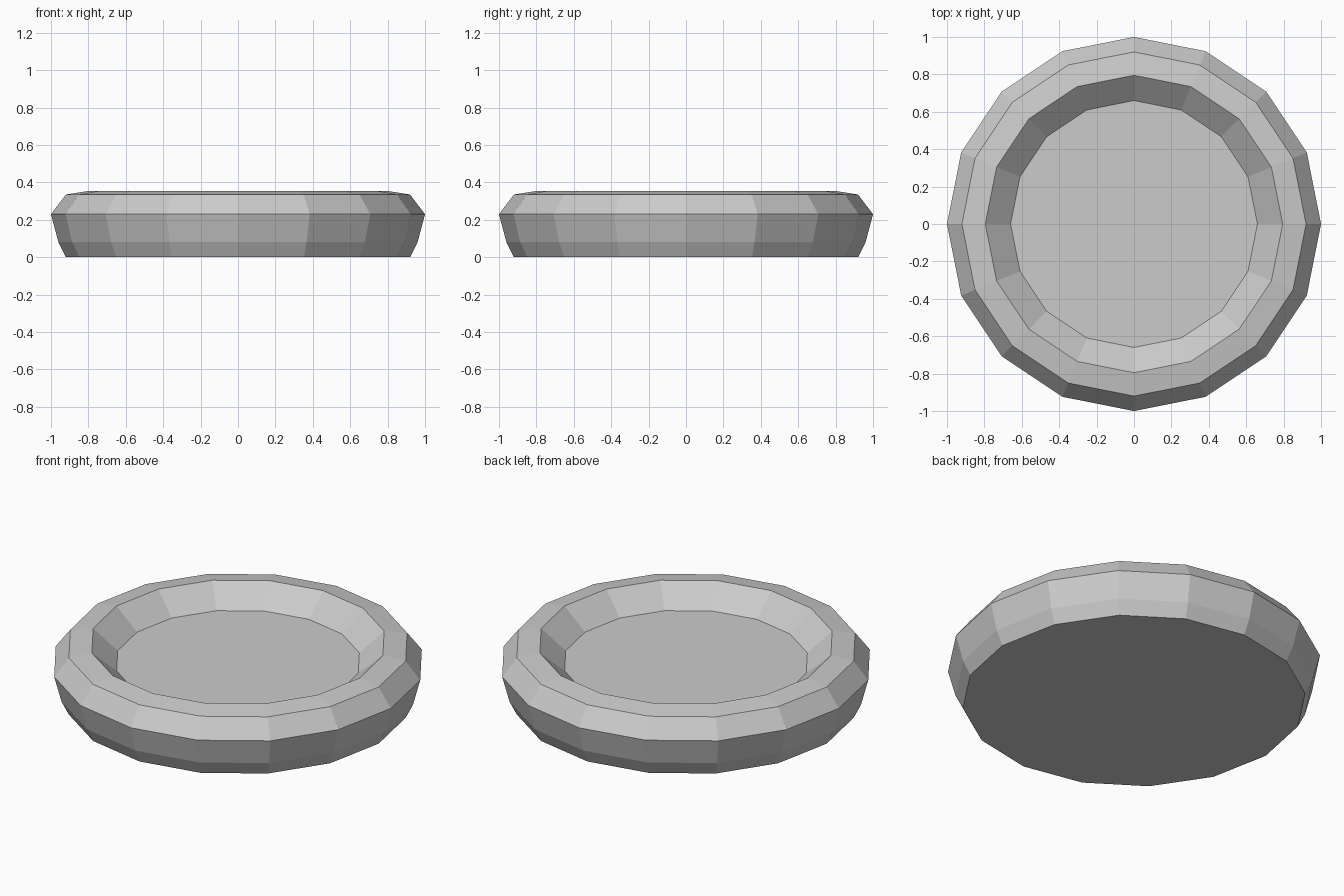
import bpy, bmesh
from math import cos, sin, tau

if "Cube" in bpy.data.objects:
    bpy.data.objects.remove(bpy.data.objects["Cube"])

SIDES = 16

# Dish cross-section (radius, height): base edge, flared side, rim, recessed floor
profile = [(0.92, 0.0), (0.96, 0.08), (1.0, 0.23),
           (0.92, 0.335), (0.795, 0.355), (0.66, 0.237)]

bm = bmesh.new()
rings = [[bm.verts.new((r * cos(tau * i / SIDES), r * sin(tau * i / SIDES), z))
          for i in range(SIDES)] for r, z in profile]

# Walls between neighbouring rings
for low, high in zip(rings, rings[1:]):
    for i in range(SIDES):
        j = (i + 1) % SIDES
        bm.faces.new((low[i], low[j], high[j], high[i]))

# Underside and recessed floor
bm.faces.new(rings[0][::-1])
bm.faces.new(rings[-1])

mesh = bpy.data.meshes.new("round_dish")
bm.to_mesh(mesh)
bm.free()
dish = bpy.data.objects.new("round_dish", mesh)
bpy.context.collection.objects.link(dish)
